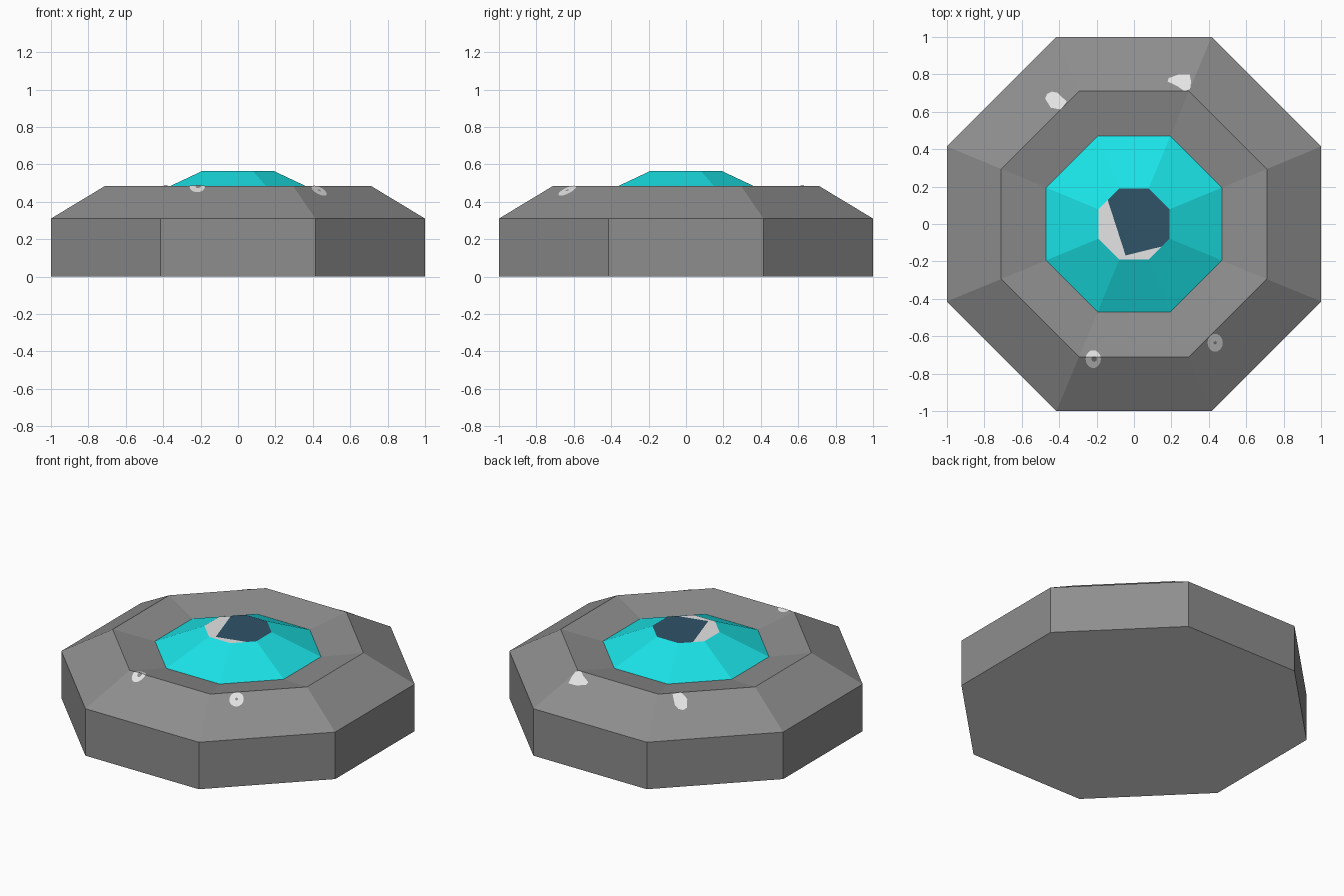
import bpy, bmesh, math
from mathutils import Vector

if "Cube" in bpy.data.objects:
    bpy.data.objects.remove(bpy.data.objects["Cube"])


def material(name, rgb):
    m = bpy.data.materials.new(name)
    m.diffuse_color = (*rgb, 1)
    m.use_nodes = True
    m.node_tree.nodes["Principled BSDF"].inputs["Base Color"].default_value = m.diffuse_color
    return m


GREY = material("mid grey", (0.27, 0.27, 0.273))
CYAN = material("cyan", (0.011, 0.80, 0.83))
NAVY = material("dark blue", (0.029, 0.087, 0.138))
PALE = material("pale grey", (0.78, 0.78, 0.78))

RIM, RIDGE, SEAT, CAP = (1.0, 0.31), (0.71, 0.485), (0.47, 0.433), (0.19, 0.565)
FLATS = [Vector((math.cos(k * math.pi / 4), math.sin(k * math.pi / 4), 0)) for k in range(8)]


def finish(name, bm, *mats):
    me = bpy.data.meshes.new(name)
    bm.to_mesh(me)
    bm.free()
    for m in mats:
        me.materials.append(m)
    ob = bpy.data.objects.new(name, me)
    bpy.context.collection.objects.link(ob)
    return ob


def octagon(bm, apothem, z):
    r = apothem / math.cos(math.pi / 8)
    return [bm.verts.new((r * math.cos((k + .5) * math.pi / 4),
                          r * math.sin((k + .5) * math.pi / 4), z)) for k in range(8)]


def stack(bm, profile):
    """Stack octagons (flat-to-centre distance, height) and bridge them."""
    rings = [octagon(bm, a, z) for a, z in profile]
    for lo, hi in zip(rings, rings[1:]):
        for i in range(8):
            j = (i + 1) % 8
            bm.faces.new((lo[i], lo[j], hi[j], hi[i]))
    return rings


def cut(bm, point, normal):
    bmesh.ops.bisect_plane(bm, geom=bm.verts[:] + bm.edges[:] + bm.faces[:],
                           plane_co=point, plane_no=normal)


# Housing: octagonal base with pale underside, chamfer and dished top
bm = bmesh.new()
rings = stack(bm, [(1.0, 0.0), RIM, RIDGE, SEAT])
bm.faces.new(rings[0][::-1]).material_index = 1
finish("housing", bm, GREY, PALE)

# Faceted lens sides
bm = bmesh.new()
stack(bm, [SEAT, CAP])
finish("lens", bm, CYAN)

# Lens cap: dark patch bounded by two straight cuts
bm = bmesh.new()
bm.faces.new(octagon(bm, *CAP))
corner = Vector((-0.045, -0.168, 0))
lines = [Vector((0.285, 0.092, 0)), Vector((-0.046, 0.187, 0))]
for n in lines:
    cut(bm, corner, n)
for f in bm.faces:
    c = f.calc_center_median() - corner
    c.z = 0
    f.material_index = 0 if all(c.dot(n) > 0 for n in lines) else 1
finish("lens_cap", bm, NAVY, PALE)


# Paint chips draped over the housing
def chip(name, pts, mat, lift=0.002):
    bm = bmesh.new()
    f = bm.faces.new([bm.verts.new((x, y, 0)) for x, y in pts])
    f.normal_update()
    if f.normal.z < 0:
        f.normal_flip()
    for k, n in enumerate(FLATS):
        cut(bm, n * RIDGE[0], n)
        a = (k + .5) * math.pi / 4 + math.pi / 2
        cut(bm, Vector((0, 0, 0)), Vector((math.cos(a), math.sin(a), 0)))
    for v in bm.verts:
        a = max(v.co.dot(n) for n in FLATS)
        end = RIM if a > RIDGE[0] else SEAT
        t = (a - RIDGE[0]) / (end[0] - RIDGE[0])
        v.co.z = RIDGE[1] + t * (end[1] - RIDGE[1]) + lift
    finish(name, bm, mat)


def oval(x, y, rx, ry, n=14):
    return [(x + rx * math.cos(2 * math.pi * i / n),
             y + ry * math.sin(2 * math.pi * i / n)) for i in range(n)]


chip("chip_back_left", [(-.475, .67), (-.465, .695), (-.44, .708), (-.41, .702),
                        (-.36, .655), (-.39, .612), (-.445, .622)], PALE)
chip("chip_back_right", [(.18, .762), (.235, .735), (.27, .71), (.30, .722),
                         (.305, .76), (.298, .80), (.24, .80), (.185, .78)], PALE)
for side, x, y, dx, r in (("left", -.218, -.722, .005, .015), ("right", .434, -.635, 0, .009)):
    chip("chip_front_" + side, oval(x, y, .041, .048), PALE)
    chip("chip_dot_" + side, oval(x + dx, y, r, r, 8), GREY, 0.004)
